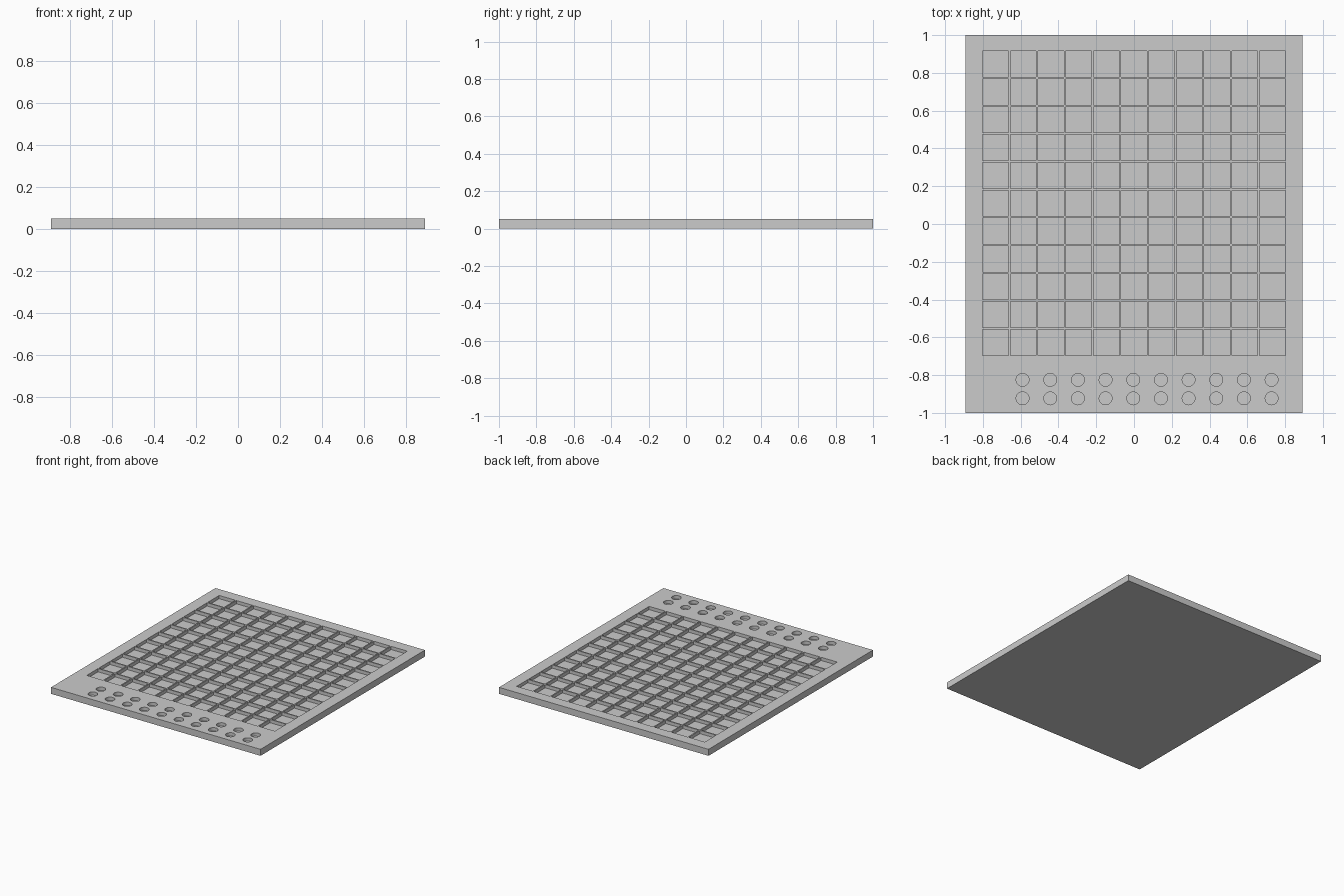
import bpy, bmesh
from mathutils import Matrix, Vector

old = bpy.data.objects.get("Cube")
if old:
    bpy.data.objects.remove(old, do_unlink=True)

WIDTH, LENGTH, THICK = 1.784, 2.0, 0.05
PITCH, POCKET = 0.1465, 0.137
DEPTH = 0.025

grey = bpy.data.materials.new("plain grey")
grey.use_nodes = True
grey.diffuse_color = (0.6, 0.6, 0.6, 1)
grey.node_tree.nodes["Principled BSDF"].inputs["Base Color"].default_value = (0.6, 0.6, 0.6, 1)


def add_box(bm, centre, size):
    bmesh.ops.create_cube(bm, size=1, matrix=Matrix.LocRotScale(Vector(centre), None, Vector(size)))


def make_object(name, bm):
    mesh = bpy.data.meshes.new(name)
    bm.to_mesh(mesh)
    bm.free()
    mesh.materials.append(grey)
    obj = bpy.data.objects.new(name, mesh)
    bpy.context.collection.objects.link(obj)
    return obj


# Flat tray slab
bm = bmesh.new()
add_box(bm, (0, 0, THICK / 2), (WIDTH, LENGTH, THICK))
tray = make_object("tray", bm)

# Cutter: square pockets in an 11 by 11 grid, each rising above the top
bm = bmesh.new()
for row in range(11):
    for col in range(11):
        x = (col - 5) * PITCH
        y = 0.11 + (row - 5) * 1.006 * PITCH
        add_box(bm, (x, y, THICK), (POCKET, POCKET, DEPTH * 2))

# Cutter: two rows of round peg holes along the front edge
for y in (-0.825, -0.923):
    for col in range(10):
        x = -0.59 + col * PITCH
        bmesh.ops.create_cone(bm, cap_ends=True, segments=32, radius1=0.034, radius2=0.034,
                              depth=DEPTH * 2, matrix=Matrix.Translation((x, y, THICK)))
cutter = make_object("pocket_cutter", bm)
cutter.hide_render = True

# Cut the pockets and holes, then drop the helper
cut = tray.modifiers.new("pockets", 'BOOLEAN')
cut.operation = 'DIFFERENCE'
cut.solver = 'EXACT'
cut.object = cutter
bpy.ops.object.select_all(action='DESELECT')
tray.select_set(True)
bpy.context.view_layer.objects.active = tray
bpy.ops.object.modifier_apply(modifier=cut.name)
bpy.data.objects.remove(cutter, do_unlink=True)
bpy.ops.object.shade_smooth_by_angle()
